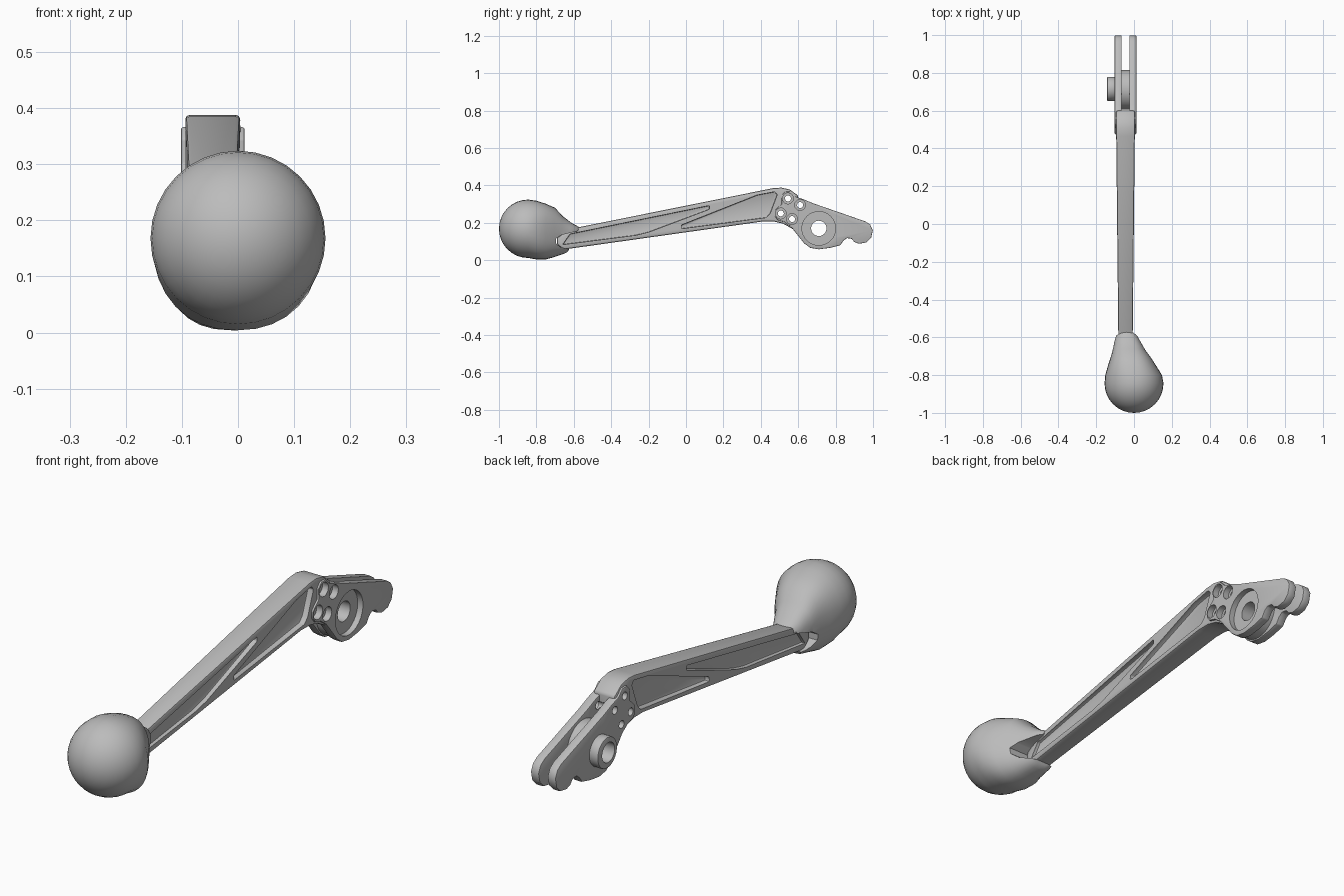
import bpy, bmesh, math

cube = bpy.data.objects.get("Cube")
if cube:
    bpy.data.objects.remove(cube)

grey = bpy.data.materials.new("satin grey")
grey.use_nodes = True
grey.diffuse_color = (0.5, 0.5, 0.5, 1)
grey.node_tree.nodes["Principled BSDF"].inputs["Base Color"].default_value = (0.5, 0.5, 0.5, 1)

MID = -0.045          # centre plane of the arm and fork


def finish(name, bm):
    bmesh.ops.recalc_face_normals(bm, faces=bm.faces)
    mesh = bpy.data.meshes.new(name)
    bm.to_mesh(mesh)
    bm.free()
    obj = bpy.data.objects.new(name, mesh)
    bpy.context.collection.objects.link(obj)
    mesh.materials.append(grey)
    return obj


def select(obj):
    bpy.ops.object.select_all(action='DESELECT')
    obj.select_set(True)
    bpy.context.view_layer.objects.active = obj


def apply(obj, mod):
    select(obj)
    bpy.ops.object.modifier_apply(modifier=mod.name)


def prism(name, profile, half0, half1=None, bevel=0.0):
    """Side profile (y, z) extruded across x between two x values."""
    bm = bmesh.new()
    rings = [[bm.verts.new((x, y, z)) for y, z in profile] for x in (half0, half1)]
    bm.faces.new(rings[0])
    bm.faces.new(rings[1])
    n = len(profile)
    for i in range(n):
        j = (i + 1) % n
        bm.faces.new((rings[0][i], rings[0][j], rings[1][j], rings[1][i]))
    obj = finish(name, bm)
    if bevel:
        round_edges(obj, bevel)
    return obj


def round_edges(obj, width):
    mod = obj.modifiers.new("round", 'BEVEL')
    mod.width, mod.segments = width, 2
    mod.limit_method, mod.angle_limit = 'ANGLE', math.radians(40)
    apply(obj, mod)


def disc(name, y, z, r, x0, x1, sides=32):
    ring = [(y + r * math.cos(math.tau * i / sides), z + r * math.sin(math.tau * i / sides))
            for i in range(sides)]
    return prism(name, ring, x0, x1)


def cut(target, cutter):
    mod = target.modifiers.new("cut", 'BOOLEAN')
    mod.operation, mod.solver, mod.object = 'DIFFERENCE', 'EXACT', cutter
    apply(target, mod)
    bpy.data.objects.remove(cutter)


# Long arm, tapering in width towards the grip
arm = prism("arm", [(-0.69, 0.085), (-0.655, 0.057), (0.41, 0.207), (0.47, 0.207), (0.52, 0.195),
                    (0.60, 0.15), (0.60, 0.345), (0.555, 0.378), (0.51, 0.388), (0.465, 0.385),
                    (-0.58, 0.175), (-0.66, 0.14), (-0.69, 0.12)], -1, 1)
for v in arm.data.vertices:
    t = min(1, (v.co.y + 0.6) / 1.05)
    v.co.x = MID + v.co.x * (0.038 + 0.011 * t)
round_edges(arm, 0.008)

# Two lightening pockets on each side, with a diagonal rib between them
front_pocket = [(-0.66, 0.083), (-0.27, 0.133), (-0.2, 0.15), (0.125, 0.272), (0.125, 0.292), (-0.62, 0.14)]
rear_pocket = [(-0.025, 0.168), (0.43, 0.228), (0.45, 0.25), (0.488, 0.35), (0.475, 0.366),
               (0.38, 0.348), (-0.025, 0.188)]
for pocket in (front_pocket, rear_pocket):
    for side in (-1, 1):
        cut(arm, prism("pocket_cutter", pocket, MID + side * 0.024, MID + side * 0.1, 0.005))

# Fork plates with scalloped front edge and hooked tail
outline = [(0.475, 0.235), (0.475, 0.265), (0.495, 0.285), (0.512, 0.3), (0.51, 0.345), (0.53, 0.366),
           (0.56, 0.366), (0.585, 0.34), (0.63, 0.325), (0.68, 0.304), (0.96, 0.207), (0.985, 0.19),
           (0.999, 0.16), (0.99, 0.12), (0.965, 0.095), (0.925, 0.088), (0.9, 0.097), (0.885, 0.115),
           (0.86, 0.118), (0.842, 0.105), (0.825, 0.08), (0.77, 0.066), (0.71, 0.058), (0.665, 0.066),
           (0.632, 0.09), (0.56, 0.18), (0.525, 0.205), (0.49, 0.215)]
plate_x = {"left_fork_plate": (-0.025, 0.012), "right_fork_plate": (-0.102, -0.065)}
plates = [prism(n, outline, *x, bevel=0.004) for n, x in plate_x.items()]

# Pivot: spacer between the plates and a boss on the right
PY, PZ = 0.71, 0.17
spacer = disc("pivot_spacer", PY, PZ, 0.105, -0.067, -0.023)
boss = disc("pivot_boss", PY + 0.005, PZ, 0.064, -0.142, -0.1)
round_edges(boss, 0.005)
cut(plates[0], disc("recess_cutter", PY, PZ, 0.09, -0.012, 0.05))
for part in plates + [spacer, boss]:
    cut(part, disc("pivot_cutter", PY, PZ, 0.041, -0.3, 0.3))

# Four bolt holes, counterbored on the left
for y, z in ((0.545, 0.33), (0.61, 0.295), (0.507, 0.25), (0.567, 0.22)):
    for part in plates + [arm]:
        cut(part, disc("bolt_cutter", y, z, 0.016, -0.3, 0.3, 16))
    for part in (plates[0], arm):
        cut(part, disc("counterbore_cutter", y, z, 0.029, -0.015, 0.05, 20))

# Ball grip: round front blending into a tapered socket
R, CY, CZ, SEG = 0.156, -0.844, 0.168, 32
rings = []            # y low, y high, x min, x max, z low, z high, squareness
for k in range(1, 9):
    a = math.pi / 2 * k / 8
    y, r = CY - R * math.cos(a), R * math.sin(a)
    rings.append((y, y, -r, r, CZ - r, CZ + r, 2))
rings += [(-0.80, -0.80, -0.152, 0.148, 0.004, 0.318, 2.2),
          (-0.75, -0.75, -0.138, 0.117, 0.004, 0.302, 2.4),
          (-0.71, -0.70, -0.123, 0.088, 0.015, 0.28, 2.5),
          (-0.68, -0.66, -0.114, 0.061, 0.025, 0.236, 2.6),
          (-0.65, -0.61, -0.105, 0.036, 0.035, 0.198, 2.8),
          (-0.635, -0.58, -0.1, 0.022, 0.043, 0.182, 2.8),
          (-0.628, -0.57, -0.085, 0.008, 0.052, 0.174, 2.8)]


def power(c, e):
    return math.copysign(abs(c) ** (2 / e), c)


bm = bmesh.new()
loops = []
for y0, y1, x0, x1, z0, z1, e in rings:
    loop = []
    for i in range(SEG):
        a = math.tau * i / SEG
        u, w = power(math.cos(a), e), power(math.sin(a), e)
        loop.append(bm.verts.new(((x0 + x1) / 2 + u * (x1 - x0) / 2, y0 + (y1 - y0) * (w + 1) / 2,
                                  z0 + (z1 - z0) * (w + 1) / 2)))
    loops.append(loop)
tip = bm.verts.new((0, CY - R, CZ))
for i in range(SEG):
    j = (i + 1) % SEG
    bm.faces.new((tip, loops[0][i], loops[0][j]))
    for a, b in zip(loops, loops[1:]):
        bm.faces.new((a[i], a[j], b[j], b[i]))
bm.faces.new(loops[-1])
grip = finish("ball_grip", bm)

# Side notch where the arm enters the grip
cut(grip, prism("notch_cutter", [(-0.695, 0.09), (-0.695, 0.115), (-0.665, 0.135), (-0.57, 0.158),
                                 (-0.5, 0.16), (-0.5, 0.062), (-0.63, 0.06), (-0.67, 0.07)], -0.3, 0.3))

for obj in [arm, spacer, boss, grip] + plates:
    select(obj)
    bpy.ops.object.shade_smooth_by_angle(angle=math.radians(35))
